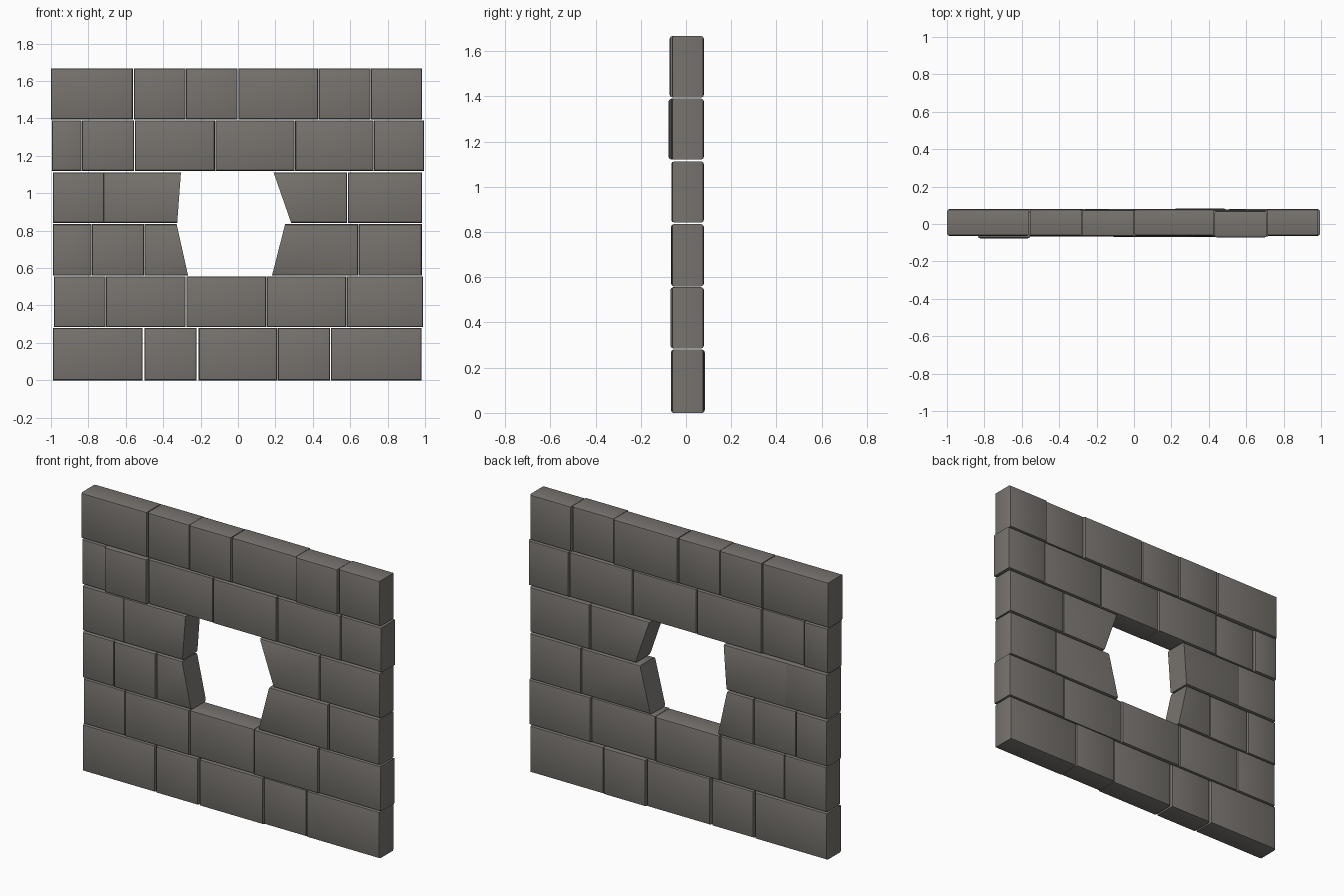
import bpy, bmesh, random
from mathutils import Matrix

if "Cube" in bpy.data.objects:
    bpy.data.objects.remove(bpy.data.objects["Cube"])

random.seed(4)
stone = bpy.data.materials.new("warm_grey_stone")
stone.diffuse_color = (0.185, 0.172, 0.158, 1)
stone.use_nodes = True
stone.node_tree.nodes["Principled BSDF"].inputs["Base Color"].default_value = stone.diffuse_color


def block(name, x0, x1, z0, z1, front, back, left_top=None, right_top=None):
    """Stone block; giving left_top / right_top makes that side a raw slanted cut."""
    lt = x0 if left_top is None else left_top
    rt = x1 if right_top is None else right_top
    bm = bmesh.new()
    pts = [(x0, z0), (x1, z0), (rt, z1), (lt, z1)]
    f = [bm.verts.new((x, front, z)) for x, z in pts]
    b = [bm.verts.new((x, back, z)) for x, z in pts]
    bm.faces.new(f)
    bm.faces.new(b[::-1])
    raw = []
    for i in range(4):
        j = (i + 1) % 4
        side = bm.faces.new((f[j], f[i], b[i], b[j]))
        if (i == 1 and right_top is not None) or (i == 3 and left_top is not None):
            raw.append(side)
    bmesh.ops.recalc_face_normals(bm, faces=bm.faces)
    # soften only the front and back rims, leaving raw cuts sharp
    rims = [e for e in bm.edges if abs(e.verts[0].co.y - e.verts[1].co.y) < 1e-6
            and not any(face in raw for face in e.link_faces)]
    bmesh.ops.bevel(bm, geom=rims, offset=0.012, segments=2, profile=0.5,
                    affect='EDGES', clamp_overlap=True)
    me = bpy.data.meshes.new(name)
    bm.to_mesh(me)
    bm.free()
    me.materials.append(stone)
    ob = bpy.data.objects.new(name, me)
    bpy.context.collection.objects.link(ob)
    bpy.context.view_layer.objects.active = ob
    ob.select_set(True)
    bpy.ops.object.shade_smooth_by_angle(angle=0.6)
    ob.select_set(False)


# courses: bottom, top, list of (left, right, extra forward shift)
courses = [
    (0.002, 0.28, [(-.99, -.51, 0), (-.50, -.222, .003), (-.21, .21, .004),
                   (.213, .493, -.004), (.496, .982, 0)]),
    (0.285, 0.556, [(-.985, -.708, 0), (-.706, -.28, .003), (-.276, .15, 0),
                    (.153, .578, .006), (.581, .99, 0)]),
    (0.56, 0.835, [(-.99, -.783, 0), (-.781, -.503, .003), (-.50, -.267, 0),
                   (.182, .642, .002), (.645, .983, 0)]),
    (0.842, 1.112, [(-.99, -.715, 0), (-.72, -.325, 0),
                    (.284, .584, .002), (.587, .985, 0)]),
    (1.12, 1.39, [(-.995, -.837, 0), (-.834, -.556, .014), (-.552, -.124, .002),
                  (-.12, .302, .006), (.306, .724, .004), (.727, .995, 0)]),
    (1.395, 1.667, [(-1.0, -.562, 0), (-.557, -.28, 0), (-.278, -.002, .003),
                    (.003, .429, 0), (.431, .709, .009), (.711, .985, 0)]),
]
# raw window cuts: (course, block) -> slanted side at the top
cuts = {(2, 2): dict(right_top=-.328), (2, 3): dict(left_top=.252),
        (3, 1): dict(right_top=-.305), (3, 2): dict(left_top=.19)}

for c, (z0, z1, blocks) in enumerate(courses):
    for i, (x0, x1, s) in enumerate(blocks):
        block(f"course_{c + 1}_block_{i + 1}", x0, x1, z0 - (0.002 if c == 0 else 0), z1,
              -0.063 - s, 0.079 - min(s, .009), **cuts.get((c, i), {}))
